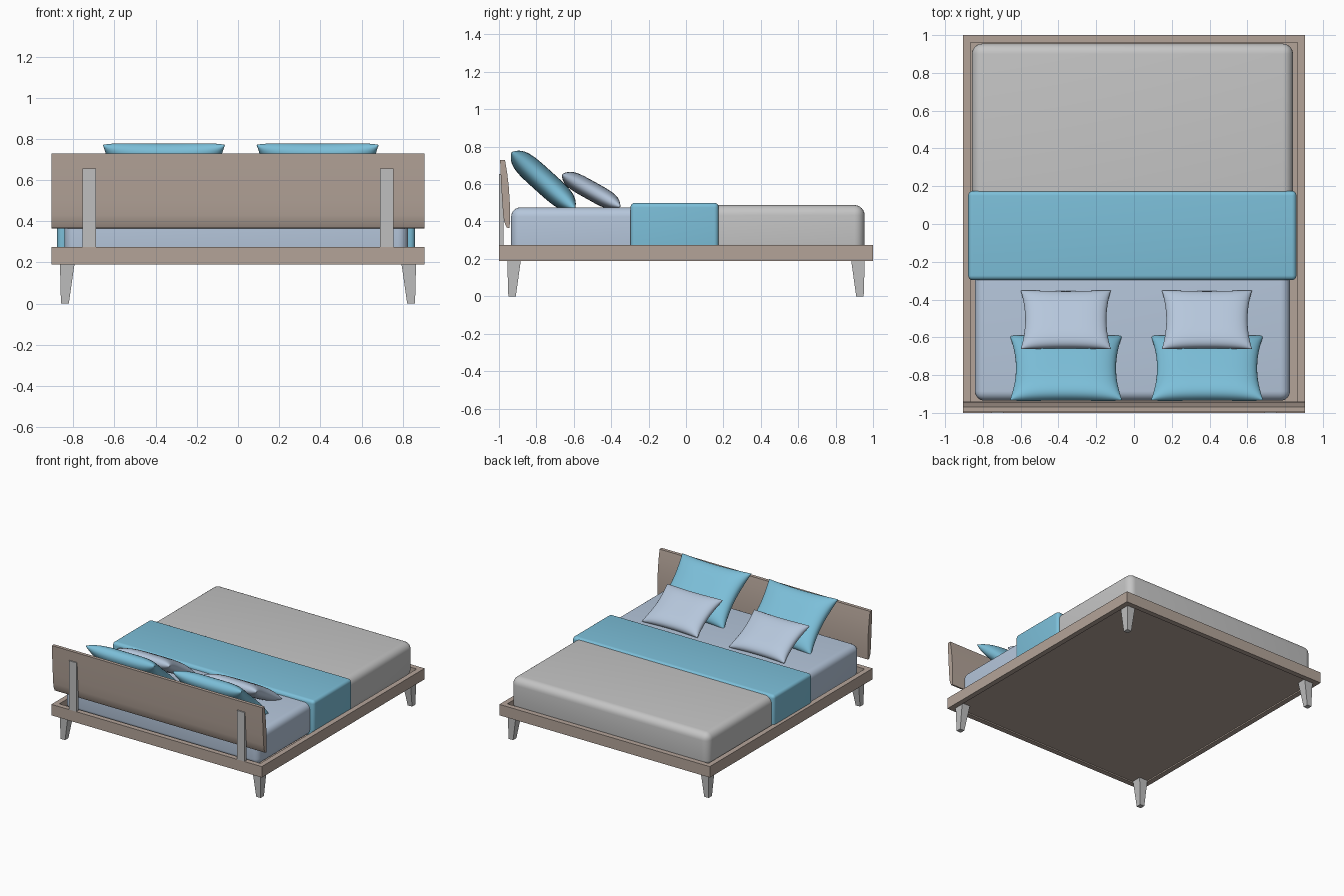
import bpy, bmesh, math
from mathutils import Matrix, Vector

if "Cube" in bpy.data.objects:
    bpy.data.objects.remove(bpy.data.objects["Cube"])


def material(name, r, g, b):
    m = bpy.data.materials.new(name)
    lin = [((c / 255 + 0.055) / 1.055) ** 2.4 for c in (r, g, b)]
    m.diffuse_color = (*lin, 1)
    m.use_nodes = True
    m.node_tree.nodes["Principled BSDF"].inputs["Base Color"].default_value = m.diffuse_color
    return m


WOOD = material("taupe wood", 180, 164, 153)
METAL = material("leg grey", 191, 191, 191)
GREY = material("duvet grey", 197, 197, 197)
TEAL = material("throw blue", 124, 191, 217)
PALE = material("pale blue", 182, 199, 220)


def add(name, bm, mat, smooth=False):
    bmesh.ops.recalc_face_normals(bm, faces=bm.faces)
    me = bpy.data.meshes.new(name)
    bm.to_mesh(me)
    bm.free()
    me.materials.append(mat)
    ob = bpy.data.objects.new(name, me)
    bpy.context.collection.objects.link(ob)
    if smooth:
        bpy.ops.object.select_all(action='DESELECT')
        ob.select_set(True)
        bpy.context.view_layer.objects.active = ob
        bpy.ops.object.shade_smooth_by_angle(angle=math.radians(40))
    return ob


def box(name, lo, hi, mat, radius=0):
    bm = bmesh.new()
    bmesh.ops.create_cube(bm, size=1)
    for v in bm.verts:
        v.co = Vector([lo[i] + (v.co[i] + 0.5) * (hi[i] - lo[i]) for i in range(3)])
    if radius:
        bmesh.ops.bevel(bm, geom=bm.edges[:], offset=radius, segments=6,
                        profile=0.5, affect='EDGES')
    return add(name, bm, mat, bool(radius))


# Bed frame: rectangular section swept round four mitred corners
bm = bmesh.new()
rings = []
for sx, sy in ((-1, -1), (1, -1), (1, 1), (-1, 1)):
    rings.append([bm.verts.new((sx * (0.905 - t), sy * (1 - t), z))
                  for t, z in ((0, 0.19), (0, 0.275), (0.04, 0.275), (0.04, 0.19))])
for i in range(4):
    a, b = rings[i], rings[(i + 1) % 4]
    for j in range(4):
        k = (j + 1) % 4
        bm.faces.new((a[j], b[j], b[k], a[k]))
add("bed_frame", bm, WOOD)
box("base_panel", (-0.865, -0.96, 0.2), (0.865, 0.96, 0.225), WOOD)

# Tapered legs
for sx in (-1, 1):
    for sy in (-1, 1):
        bm = bmesh.new()
        loops = []
        for z, x0, x1, y0, y1 in ((0, 0.822, 0.86, 0.91, 0.95),
                                  (0.2, 0.793, 0.865, 0.882, 0.956)):
            loops.append([bm.verts.new((sx * x, sy * y, z))
                          for x, y in ((x0, y0), (x1, y0), (x1, y1), (x0, y1))])
        for i in range(4):
            j = (i + 1) % 4
            bm.faces.new((loops[0][i], loops[0][j], loops[1][j], loops[1][i]))
        for loop in loops:
            bm.faces.new(loop)
        add("leg", bm, METAL)

# Headboard: curved profile (y, z) extruded across the bed
profile = [(-0.994, 0.73), (-0.991, 0.66), (-0.987, 0.58), (-0.982, 0.5),
           (-0.977, 0.43), (-0.971, 0.395), (-0.958, 0.367), (-0.943, 0.365),
           (-0.941, 0.42), (-0.942, 0.5), (-0.947, 0.58), (-0.956, 0.66), (-0.968, 0.73)]
bm = bmesh.new()
ends = [[bm.verts.new((x, y, z)) for y, z in profile] for x in (-0.905, 0.905)]
for i in range(len(profile)):
    j = (i + 1) % len(profile)
    bm.faces.new((ends[0][i], ends[0][j], ends[1][j], ends[1][i]))
for e in ends:
    bm.faces.new(e)
add("headboard", bm, WOOD, True)
for sx in (-1, 1):
    xs = sorted((sx * 0.69, sx * 0.755))
    box("headboard_post", (xs[0], -1, 0.275), (xs[1], -0.975, 0.655), METAL)

# Mattress, duvet and throw
box("mattress", (-0.842, -0.935, 0.225), (0.826, 0.0, 0.475), PALE, 0.05)
box("duvet", (-0.858, -0.1, 0.225), (0.842, 0.955, 0.488), GREY, 0.055)
box("throw_blanket", (-0.878, -0.297, 0.21), (0.86, 0.175, 0.5), TEAL, 0.025)


def pillow(name, loc, half_w, half_l, thick, pinch, tilt, mat):
    # Two inflated sheets sharing a pinched rim
    n = 32
    bm = bmesh.new()
    rot = Matrix.Translation(loc) @ Matrix.Rotation(math.radians(-tilt), 4, 'X')
    ts = [math.sin(math.pi / 2 * (2 * i / n - 1)) for i in range(n + 1)]
    for s in (-1, 1):
        grid = []
        for u in ts:
            row = []
            for v in ts:
                x = u * (half_w - pinch * (1 - v * v))
                y = v * (half_l - 0.45 * pinch * (1 - u * u))
                puff = max(0, (1 - u ** 4) * (1 - v ** 4)) ** 0.45
                row.append(bm.verts.new(rot @ Vector((x, y, s * thick * puff))))
            grid.append(row)
        for i in range(n):
            for j in range(n):
                bm.faces.new((grid[i][j], grid[i + 1][j], grid[i + 1][j + 1], grid[i][j + 1]))
    bmesh.ops.remove_doubles(bm, verts=bm.verts, dist=1e-5)
    ob = add(name, bm, mat)
    for p in ob.data.polygons:
        p.use_smooth = True


# Pillows leaning on the headboard, cushions in front
for x in (-0.36, 0.387):
    pillow("pillow", (x, -0.763, 0.618), 0.297, 0.228, 0.065, 0.032, 42, TEAL)
for x in (-0.361, 0.386):
    pillow("cushion", (x, -0.507, 0.565), 0.239, 0.178, 0.05, 0.024, 29, PALE)
